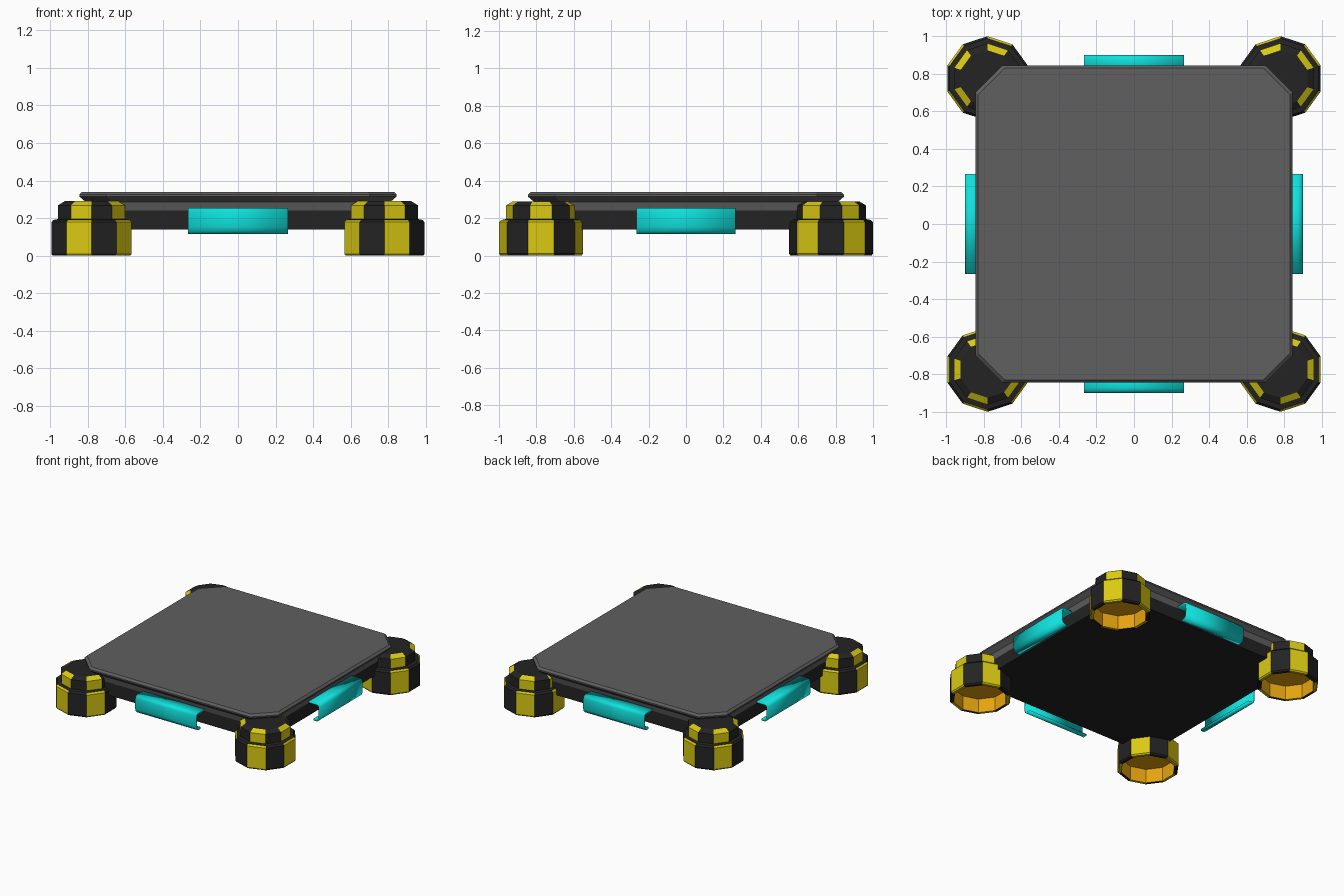
import bpy, bmesh, math
from mathutils import Matrix, Vector

if "Cube" in bpy.data.objects:
    bpy.data.objects.remove(bpy.data.objects["Cube"], do_unlink=True)


def material(name, r, g, b):
    m = bpy.data.materials.new(name)
    m.use_nodes = True
    m.diffuse_color = (r, g, b, 1)
    m.node_tree.nodes["Principled BSDF"].inputs["Base Color"].default_value = (r, g, b, 1)
    return m


GREY = material("deck grey", 0.115, 0.115, 0.115)
BLACK = material("black", 0.017, 0.017, 0.017)
YELLOW = material("hazard yellow", 0.70, 0.59, 0.006)
CYAN = material("cyan", 0.005, 0.75, 0.72)
ORANGE = material("orange", 0.78, 0.37, 0.005)


def finish(name, bm, mats):
    bmesh.ops.remove_doubles(bm, verts=bm.verts, dist=1e-5)
    bmesh.ops.recalc_face_normals(bm, faces=bm.faces)
    mesh = bpy.data.meshes.new(name)
    bm.to_mesh(mesh)
    bm.free()
    for m in mats:
        mesh.materials.append(m)
    obj = bpy.data.objects.new(name, mesh)
    bpy.context.collection.objects.link(obj)
    return obj


def octagon(half, cut):
    c = half - cut
    quarter = [Vector((half, -c)), Vector((half, c))]
    return [Matrix.Rotation(i * math.pi / 2, 2) @ p for i in range(4) for p in quarter]


def slab(name, levels, mat):
    """Stack of corner-cut squares; each level is (half width, corner cut, z)."""
    bm = bmesh.new()
    rings = [[bm.verts.new((p.x, p.y, z)) for p in octagon(h, c)] for h, c, z in levels]
    for a, b in zip(rings, rings[1:]):
        for i in range(8):
            j = (i + 1) % 8
            bm.faces.new((a[i], a[j], b[j], b[i]))
    bm.faces.new(rings[0])
    bm.faces.new(rings[-1])
    return finish(name, bm, [mat])


# Platform
slab("base_plate", [(0.80, 0.14, 0.14), (0.80, 0.14, 0.24)], BLACK)
slab("deck_plate", [(0.80, 0.14, 0.24), (0.81, 0.14, 0.285), (0.845, 0.145, 0.315),
                    (0.845, 0.145, 0.325), (0.83, 0.14, 0.34)], GREY)

# Corner foot: ten-sided lathe profile with the part each segment belongs to
FOOT = [(0, 0.11, "cup"), (0.195, 0.11, "cup"), (0.195, 0, "stripe"), (0.217, 0, "stripe"),
        (0.225, 0.01, "stripe"), (0.225, 0.178, "stripe"), (0.213, 0.19, "plain"),
        (0.187, 0.195, "stripe"), (0.187, 0.268, "stripe"), (0.150, 0.29, "plain"),
        (0, 0.29, "plain")]


def foot(name, x, y, parity):
    bm = bmesh.new()
    sides = 10
    step = math.tau / sides
    for k in range(sides):
        a0, a1 = (k + 0.5) * step, (k + 1.5) * step
        for (r0, z0, part), (r1, z1, _) in zip(FOOT, FOOT[1:]):
            pts = []
            for r, a, z in ((r0, a0, z0), (r0, a1, z0), (r1, a1, z1), (r1, a0, z1)):
                if r > 0 or not pts or pts[-1].z != z:
                    pts.append(Vector((x + r * math.cos(a), y + r * math.sin(a), z)))
            if r1 == 0:
                pts = pts[:3]
            face = bm.faces.new([bm.verts.new(p) for p in pts])
            if part == "cup":
                face.material_index = 2
            elif part == "stripe" and (k + 1) % 2 == parity:
                face.material_index = 1
    finish(name, bm, [BLACK, YELLOW, ORANGE])


for sy, end in ((-1, "front"), (1, "back")):
    for sx, side in ((-1, "right"), (1, "left")):
        foot(f"{end}_{side}_foot", sx * 0.78, sy * 0.775, 1 if sx * sy > 0 else 0)

# Edge clips: a bent strip wrapped around the middle of each side
CLIP = [(0.79, 0.255), (0.875, 0.255), (0.892, 0.249), (0.90, 0.232),
        (0.90, 0.152), (0.892, 0.128), (0.875, 0.115), (0.845, 0.115)]


def clip(name, angle):
    bm = bmesh.new()
    half = 0.265
    rows = [[bm.verts.new((s * half, -d, z)) for d, z in CLIP] for s in (-1, 1)]
    for i in range(len(CLIP) - 1):
        bm.faces.new((rows[0][i], rows[0][i + 1], rows[1][i + 1], rows[1][i]))
    bmesh.ops.rotate(bm, verts=bm.verts, matrix=Matrix.Rotation(angle, 3, "Z"))
    # Make sure the strip thickens towards the platform
    obj = finish(name, bm, [CYAN])
    outward = Matrix.Rotation(angle, 3, "Z") @ Vector((0, -1, 0))
    widest = max(obj.data.polygons, key=lambda p: abs(p.normal.dot(outward)))
    if widest.normal.dot(outward) < 0:
        obj.data.flip_normals()
    shell = obj.modifiers.new("thickness", "SOLIDIFY")
    shell.thickness = 0.015
    shell.offset = -1
    bpy.ops.object.select_all(action="DESELECT")
    obj.select_set(True)
    bpy.context.view_layer.objects.active = obj
    bpy.ops.object.shade_smooth_by_angle(angle=math.radians(50))


for i, side in enumerate(("front", "left", "back", "right")):
    clip(f"{side}_clip", i * math.pi / 2)
